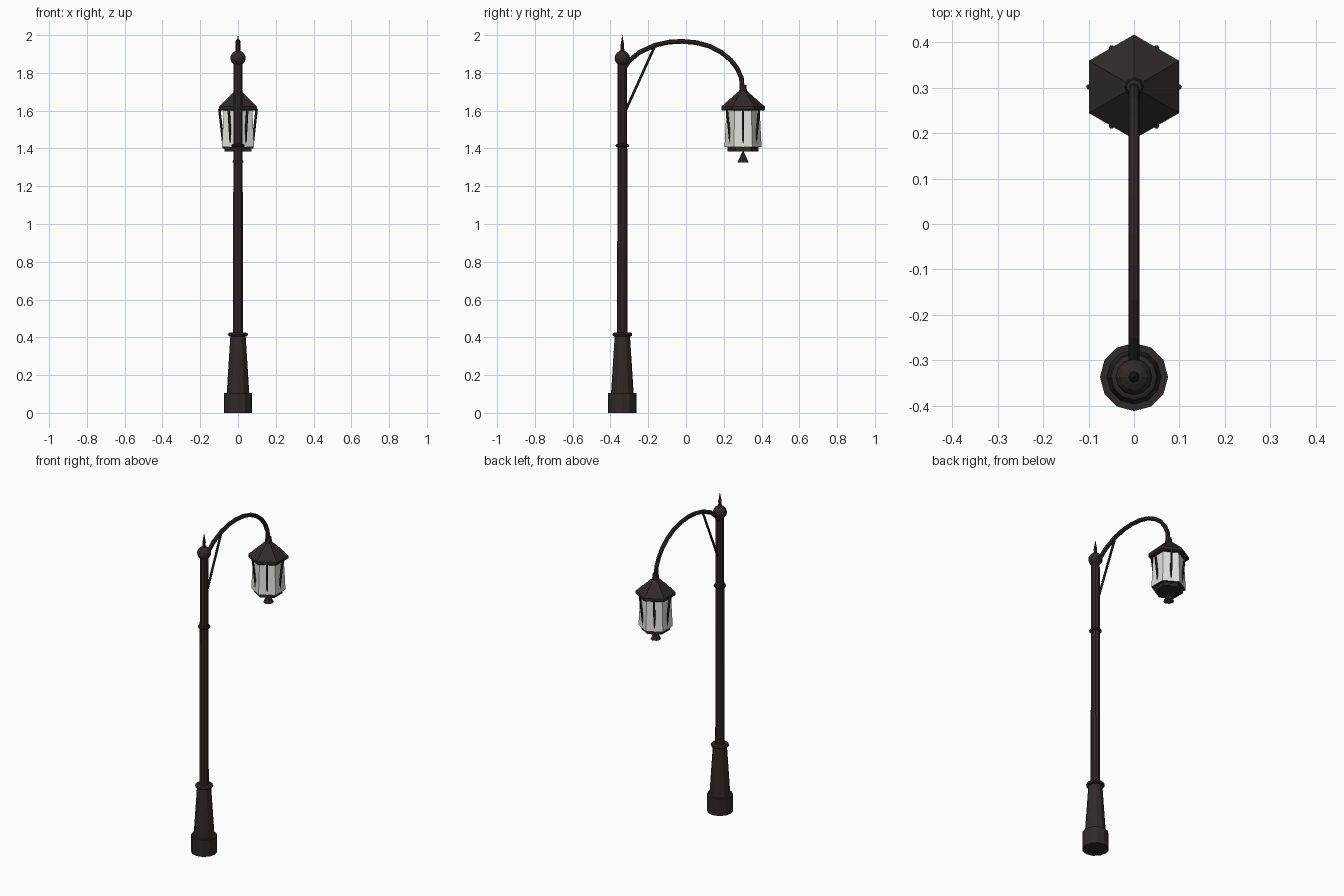
import bpy, bmesh
from math import cos, sin, pi, radians
from mathutils import Vector

if "Cube" in bpy.data.objects:
    bpy.data.objects.remove(bpy.data.objects["Cube"])

POLE_Y, LAMP_Y = -0.337, 0.302


def material(name, rgb):
    m = bpy.data.materials.new(name)
    m.use_nodes = True
    m.diffuse_color = (*rgb, 1)
    m.node_tree.nodes["Principled BSDF"].inputs["Base Color"].default_value = (*rgb, 1)
    return m


iron = material("dark iron", (0.03, 0.022, 0.022))
pane = material("frosted glass", (0.75, 0.75, 0.71))


def finish(name, bm, *mats):
    bmesh.ops.recalc_face_normals(bm, faces=bm.faces)
    mesh = bpy.data.meshes.new(name)
    bm.to_mesh(mesh)
    bm.free()
    for m in mats:
        mesh.materials.append(m)
    obj = bpy.data.objects.new(name, mesh)
    bpy.context.collection.objects.link(obj)
    return obj


def loft(bm, rings):
    """Skin a list of vertex rings and cap both ends."""
    n = len(rings[0])
    for a, b in zip(rings, rings[1:]):
        for i in range(n):
            j = (i + 1) % n
            bm.faces.new((a[i], a[j], b[j], b[i]))
    bm.faces.new(rings[0])
    bm.faces.new(rings[-1])


def turned(name, y, profile, sides, mat=iron):
    """Lathe a (radius, height) profile; one corner faces the back."""
    bm = bmesh.new()
    angles = [pi / 2 + 2 * pi * i / sides for i in range(sides)]
    loft(bm, [[bm.verts.new((r * cos(a), y + r * sin(a), z)) for a in angles]
              for r, z in profile])
    return finish(name, bm, mat)


def tube(name, points, radius, sides=8):
    """Sweep a round section along a path."""
    bm = bmesh.new()
    pts = [Vector(p) for p in points]
    rings = []
    for i, p in enumerate(pts):
        t = (pts[min(i + 1, len(pts) - 1)] - pts[max(i - 1, 0)]).normalized()
        u = t.cross(Vector((-t.y, t.x, 0.01))).normalized()
        v = t.cross(u)
        rings.append([bm.verts.new(p + radius * (u * cos(a) + v * sin(a)))
                      for a in (2 * pi * k / sides for k in range(sides))])
    loft(bm, rings)
    return finish(name, bm, iron)


def collar(name, z, radius, thick):
    r = radius - thick
    turned(name, POLE_Y, [(r, z - thick), (r + thick * 0.7, z - thick * 0.7), (radius, z),
                          (r + thick * 0.7, z + thick * 0.7), (r, z + thick)], 12)


# Post
turned("base", POLE_Y, [(0.075, 0), (0.075, 0.105)], 12)
turned("lower_column", POLE_Y, [(0.06, 0.1), (0.04, 0.415)], 12)
turned("pole", POLE_Y, [(0.028, 0.41), (0.025, 1.87)], 10)
collar("lower_collar", 0.415, 0.053, 0.01)
collar("upper_collar", 1.415, 0.036, 0.008)
turned("ball", POLE_Y, [(0.04 * sin(pi * i / 8) + 0.0005, 1.878 - 0.04 * cos(pi * i / 8))
                        for i in range(9)], 12)
turned("spike", POLE_Y, [(0.014, 1.91), (0.009, 1.93), (0.01, 1.945), (0.0005, 2.0)], 8)

# Curved arm and brace
arm = [(-0.337, 1.81), (-0.3, 1.865), (-0.245, 1.91), (-0.165, 1.946), (-0.09, 1.963),
       (-0.02, 1.967), (0.055, 1.96), (0.123, 1.942), (0.185, 1.91), (0.235, 1.87),
       (0.27, 1.825), (0.293, 1.775), (0.3, 1.7)]
tube("arm", [(0, y, z) for y, z in arm], 0.0125)
tube("brace", [(0, -0.32, 1.6), (0, -0.165, 1.942)], 0.007, 6)

# Lantern
turned("roof_eave", LAMP_Y, [(0.108, 1.6), (0.115, 1.605), (0.115, 1.622)], 6)
turned("roof", LAMP_Y, [(0.115, 1.622), (0.02, 1.705)], 6)
turned("roof_collar", LAMP_Y, [(0.022, 1.695), (0.017, 1.735)], 8)
glass = turned("glass", LAMP_Y, [(0.098, 1.408), (0.088, 1.605)], 6, pane)
glass.data.materials.append(iron)
for face in glass.data.polygons:
    face.material_index = int(abs(face.normal.z) > 0.9)
turned("bottom_plate", LAMP_Y, [(0.082, 1.385), (0.082, 1.41)], 6)
turned("finial", LAMP_Y, [(0.03, 1.325), (0.002, 1.387)], 8)
for i in range(6):
    a = radians(60 * i)
    tube(f"lantern_bar_{i + 1}", [(r * cos(a), LAMP_Y + r * sin(a), z)
                                  for r, z in ((0.099, 1.61), (0.075, 1.4))], 0.0065, 6)
